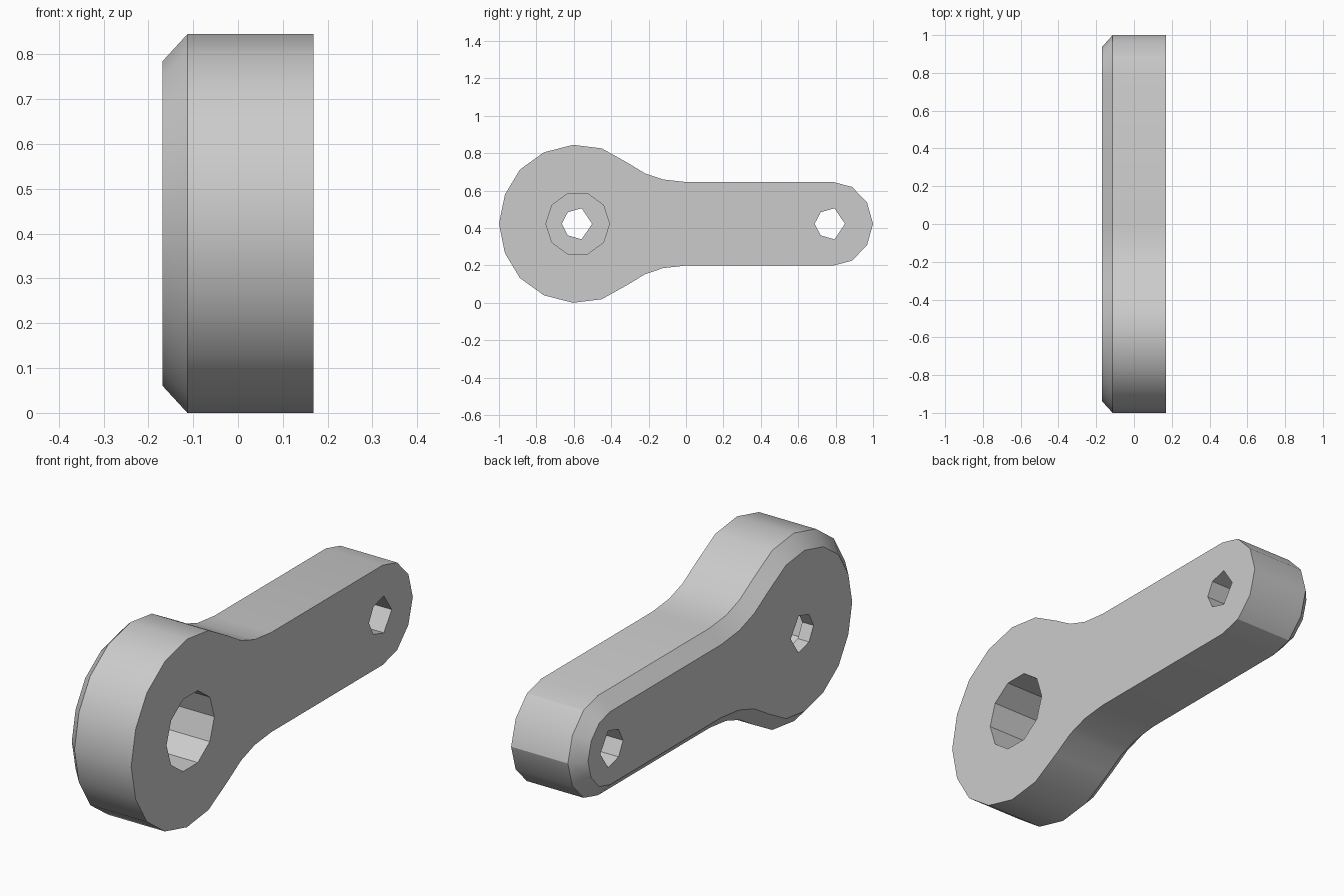
import bpy, bmesh, math
from mathutils import Vector

cube = bpy.data.objects.get("Cube")
if cube:
    bpy.data.objects.remove(cube, do_unlink=True)

MID_Z = 0.4225       # height of the lever's centre line
HALF = 0.169         # half thickness
SHOULDER = -0.113    # where the chamfer begins
CHAMFER = 0.06

grey = bpy.data.materials.new("plain_grey")
grey.use_nodes = True
grey.diffuse_color = (0.6, 0.6, 0.6, 1)
grey.node_tree.nodes["Principled BSDF"].inputs["Base Color"].default_value = (0.6, 0.6, 0.6, 1)


def mirrored(half):
    """Close a half outline (y, height above centre) by mirroring it."""
    return half + [(y, -h) for y, h in reversed(half) if h > 0]


def prism(name, outline, x_near, x_far, chamfer=None):
    """Extrude a (y, height) outline along x, with an optional far chamfer."""
    bm = bmesh.new()
    face = bm.faces.new([bm.verts.new((x_near, y, MID_Z + h)) for y, h in outline])
    ext = bmesh.ops.extrude_face_region(bm, geom=[face], use_keep_orig=True)
    cap = next(g for g in ext["geom"] if isinstance(g, bmesh.types.BMFace))
    bmesh.ops.translate(bm, verts=cap.verts[:], vec=Vector((x_far - x_near, 0, 0)))
    bmesh.ops.recalc_face_normals(bm, faces=bm.faces[:])
    if chamfer:
        bmesh.ops.inset_region(bm, faces=[cap], thickness=chamfer, use_even_offset=True)
        for v in cap.verts:
            v.co.x = -HALF
    bmesh.ops.recalc_face_normals(bm, faces=bm.faces[:])
    mesh = bpy.data.meshes.new(name)
    bm.to_mesh(mesh)
    bm.free()
    obj = bpy.data.objects.new(name, mesh)
    bpy.context.collection.objects.link(obj)
    mesh.materials.append(grey)
    return obj


# Lever body: round boss, concave neck, straight arm, rounded tip
lever = prism("lever_arm", mirrored([
    (-1, 0), (-0.968, 0.157), (-0.888, 0.29), (-0.76, 0.382), (-0.604, 0.4225),
    (-0.45, 0.403), (-0.31, 0.325), (-0.22, 0.27), (-0.123, 0.237), (-0.005, 0.224),
    (0.786, 0.224), (0.888, 0.197), (0.968, 0.114), (1, 0)]),
    HALF, SHOULDER, CHAMFER)

# Cutters: a six-sided hole at each end and a wide bore in the boss
hole = mirrored([(-0.08, 0), (-0.048, 0.062), (0.026, 0.083), (0.082, 0)])
bore = [(-0.579 + 0.17 * math.cos(math.tau * i / 10),
         0.17 * math.sin(math.tau * i / 10)) for i in range(10)]
cutters = [
    prism("boss_hole_cutter", [(y - 0.584, h) for y, h in hole], 0.3, -0.3),
    prism("tip_hole_cutter", [(y + 0.768, h) for y, h in hole], 0.3, -0.3),
    prism("bore_cutter", bore, 0.3, SHOULDER),
]

bpy.ops.object.select_all(action="DESELECT")
lever.select_set(True)
bpy.context.view_layer.objects.active = lever
for cutter in cutters:
    cutter.hide_render = True
    mod = lever.modifiers.new(cutter.name, "BOOLEAN")
    mod.operation = "DIFFERENCE"
    mod.solver = "EXACT"
    mod.object = cutter
    bpy.ops.object.modifier_apply(modifier=mod.name)
for cutter in cutters:
    bpy.data.objects.remove(cutter, do_unlink=True)

bpy.ops.object.shade_smooth_by_angle(angle=math.radians(30))
